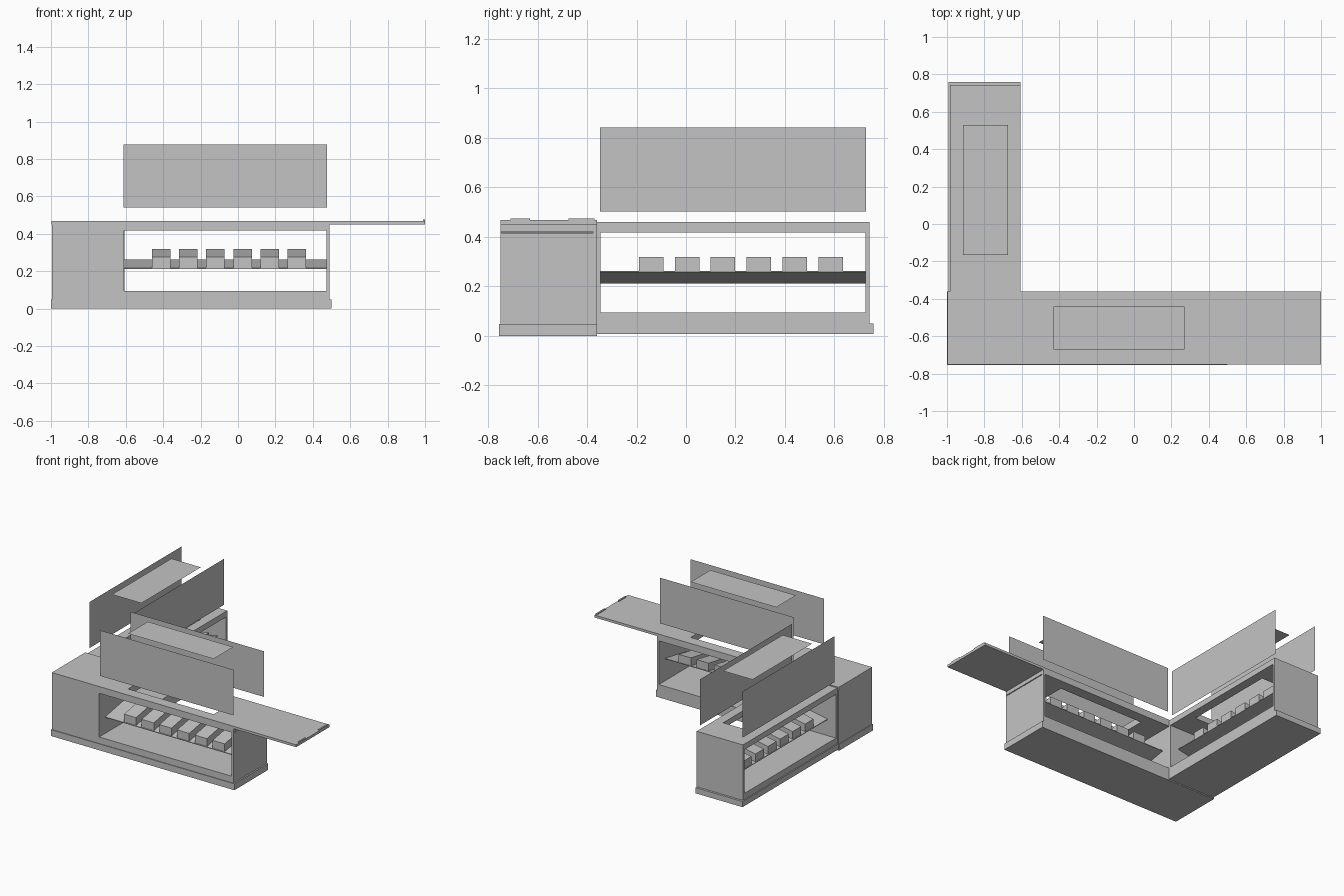
import bpy
import bmesh

if "Cube" in bpy.data.objects:
    bpy.data.objects.remove(bpy.data.objects["Cube"], do_unlink=True)

grey = bpy.data.materials.new("plain grey")
grey.use_nodes = True
grey.diffuse_color = (0.55, 0.55, 0.55, 1)
grey.node_tree.nodes["Principled BSDF"].inputs["Base Color"].default_value = grey.diffuse_color


def place(along, across, z, turned):
    """Front wing runs along x, the turned wing runs along y."""
    return (across, along, z) if turned else (along, across, z)


def finish(name, bm):
    mesh = bpy.data.meshes.new(name)
    bm.to_mesh(mesh)
    bm.free()
    mesh.materials.append(grey)
    ob = bpy.data.objects.new(name, mesh)
    bpy.context.collection.objects.link(ob)
    return ob


def block(name, along, across, z, turned=False, rise=0):
    """Box from ranges; rise lifts the inner edge so the box leans."""
    bm = bmesh.new()
    for a in along:
        for i, c in enumerate(across):
            for h in z:
                bm.verts.new(place(a, c, h + rise * i, turned))
    bmesh.ops.convex_hull(bm, input=bm.verts)
    bmesh.ops.dissolve_limit(bm, angle_limit=0.001, verts=bm.verts, edges=bm.edges)
    bmesh.ops.recalc_face_normals(bm, faces=bm.faces)
    return finish(name, bm)


def sheet(name, corners, turned):
    bm = bmesh.new()
    bm.faces.new([bm.verts.new(place(*c, turned)) for c in corners])
    return finish(name, bm)


def cut(target, *ranges):
    cutter = block("cutter", *ranges)
    cutter.hide_render = True
    mod = target.modifiers.new("cut", "BOOLEAN")
    mod.operation = "DIFFERENCE"
    mod.solver = "EXACT"
    mod.object = cutter
    bpy.context.view_layer.objects.active = target
    bpy.ops.object.modifier_apply(modifier=mod.name)
    bpy.data.objects.remove(cutter, do_unlink=True)


def wing(side, turned, body, depth, height, window, hole, first_tray, glass_z):
    outer, inner = depth
    # Cabinet with a display tunnel and an opening in its top
    cabinet = block(side + "_cabinet", body, depth, height, turned)
    cut(cabinet, window, (outer - 0.1, inner + 0.1), (0.095, 0.418), turned)
    cut(cabinet, hole[0], hole[1], (0.3, 0.6), turned)

    # Sloping shelf with a row of trays
    low, high = outer + 0.07, inner - 0.07
    rise = 0.045
    block(side + "_shelf", window, (low, high), (0.212, 0.217), turned, rise)
    for i in range(6):
        start = first_tray + i * 0.145
        block(f"{side}_tray_{i + 1}", (start, start + 0.099), (low + 0.005, high - 0.005),
              (0.218, 0.276), turned, rise - 0.002)

    # Raised glass sheets
    bottom, top = glass_z
    a, b = window[0] - 0.003, window[1] + 0.003
    for label, c in (("outer", outer + 0.015), ("inner", inner - 0.018)):
        sheet(f"{side}_{label}_glass", [(a, c, bottom), (b, c, bottom), (b, c, top), (a, c, top)], turned)
    (a, b), (c, d) = hole
    sheet(side + "_top_glass", [(a, c, top), (b, c, top), (b, d, top), (a, d, top)], turned)
    return cabinet


front = wing("front", False, (-0.995, 0.488), (-0.75, -0.36), (0.03, 0.45), (-0.61, 0.474),
             ((-0.43, 0.27), (-0.67, -0.44)), -0.46, (0.54, 0.877))
wing("rear", True, (-0.36, 0.742), (-0.985, -0.607), (0.03, 0.46), (-0.345, 0.725),
     ((-0.165, 0.53), (-0.915, -0.675)), -0.19, (0.503, 0.843))

# Narrow slot near the top of the front end wall
cut(front, (0.46, 0.6), (-0.745, -0.375), (0.416, 0.422))

# Plinths
block("front_plinth", (-1, 0.499), (-0.755, -0.36), (0, 0.047))
block("rear_plinth", (-0.36, 0.758), (-0.993, -0.607), (0.008, 0.05), True)

# Long counter top with the opening cut through, and two end catches
top = block("counter_top", (-0.997, 1), (-0.75, -0.36), (0.45, 0.468))
cut(top, (-0.43, 0.27), (-0.67, -0.44), (0.4, 0.6))
for i, span in enumerate([(-0.71, -0.63), (-0.475, -0.37)]):
    block(f"end_catch_{i + 1}", (0.988, 0.999), span, (0.465, 0.475))
